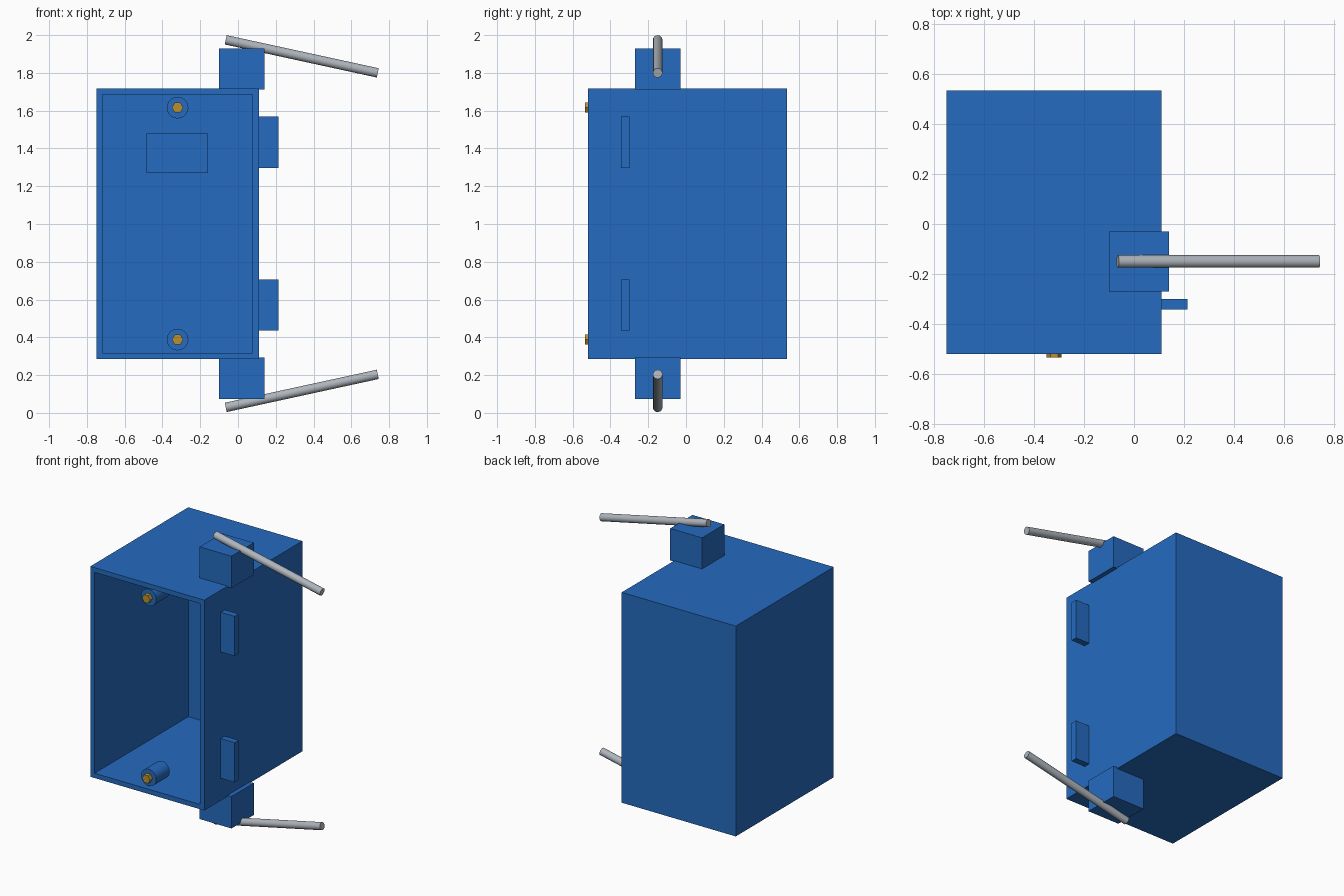
import bpy, bmesh, math
from mathutils import Vector

cube = bpy.data.objects.get("Cube")
if cube:
    bpy.data.objects.remove(cube, do_unlink=True)


def material(name, rgb, metallic=0.0):
    mat = bpy.data.materials.new(name)
    mat.use_nodes = True
    bsdf = mat.node_tree.nodes["Principled BSDF"]
    bsdf.inputs["Base Color"].default_value = (*rgb, 1)
    mat.diffuse_color = (*rgb, 1)
    return mat


BLUE = material("blue plastic", (0.018, 0.145, 0.52))
STEEL = material("grey steel", (0.42, 0.46, 0.50))
BRASS = material("brass", (0.48, 0.28, 0.03))


def box(name, low, high, mat):
    """Box between two opposite corners."""
    low, high = Vector(low), Vector(high)
    bpy.ops.mesh.primitive_cube_add(size=1, location=(low + high) / 2)
    obj = bpy.context.object
    obj.name = name
    obj.scale = high - low
    bpy.ops.object.transform_apply(location=False, rotation=False, scale=True)
    obj.data.materials.append(mat)
    return obj


def rod(name, start, end, radius, sides, mat, spin=0.0):
    """Cylinder from one point to another."""
    start, end = Vector(start), Vector(end)
    bpy.ops.mesh.primitive_cylinder_add(vertices=sides, radius=radius, depth=(end - start).length)
    obj = bpy.context.object
    obj.name = name
    obj.data.materials.append(mat)
    for v in obj.data.vertices:
        x, y = v.co.x, v.co.y
        v.co.x = x * math.cos(spin) - y * math.sin(spin)
        v.co.y = x * math.sin(spin) + y * math.cos(spin)
    obj.location = (start + end) / 2
    obj.rotation_euler = (end - start).to_track_quat("Z", "Y").to_euler()
    if sides > 8:
        bpy.ops.object.shade_smooth_by_angle(angle=math.radians(35))
    return obj


# Housing: open-fronted box with thin walls
WALL = 0.046
housing = box("housing", (-0.75, -0.52, 0.284), (0.11, 0.535, 1.718), BLUE)
bm = bmesh.new()
bm.from_mesh(housing.data)
front = min(bm.faces, key=lambda f: f.calc_center_median().y)
bmesh.ops.inset_region(bm, faces=[front], thickness=WALL)
floor = bmesh.ops.extrude_face_region(bm, geom=[front])
verts = [v for v in floor["geom"] if isinstance(v, bmesh.types.BMVert)]
bmesh.ops.translate(bm, verts=verts, vec=(0, 1.055 - WALL, 0))
if front.is_valid:
    bmesh.ops.delete(bm, geom=[front], context="FACES_ONLY")
bmesh.ops.recalc_face_normals(bm, faces=bm.faces[:])
bm.to_mesh(housing.data)
bm.free()

# Raised pad on the inner back wall
box("inner_pad", (-0.485, 0.45, 1.27), (-0.16, 0.50, 1.48), BLUE)

# Parts repeated at the top and bottom
for label, s in (("upper", 1), ("lower", -1)):
    def z(offset):
        return 1.002 + s * offset

    def span(a, b):
        return sorted((z(a), z(b)))

    # Mount block and the angled rod it carries
    lo, hi = span(0.71, 0.928)
    box(label + "_mount_block", (-0.10, -0.27, lo), (0.14, -0.03, hi), BLUE)
    rod(label + "_rod", (-0.065, -0.15, z(0.973)), (0.74, -0.15, z(0.798)), 0.025, 32, STEEL)

    # Side tab
    lo, hi = span(0.295, 0.566)
    box(label + "_side_tab", (0.10, -0.343, lo), (0.215, -0.30, hi), BLUE)

    # Screw post with a hexagonal brass insert
    rod(label + "_screw_post", (-0.32, -0.505, z(0.614)), (-0.32, -0.36, z(0.614)), 0.057, 32, BLUE)
    rod(label + "_insert", (-0.32, -0.534, z(0.614)), (-0.32, -0.43, z(0.614)), 0.03, 6, BRASS,
        spin=math.pi / 2)
